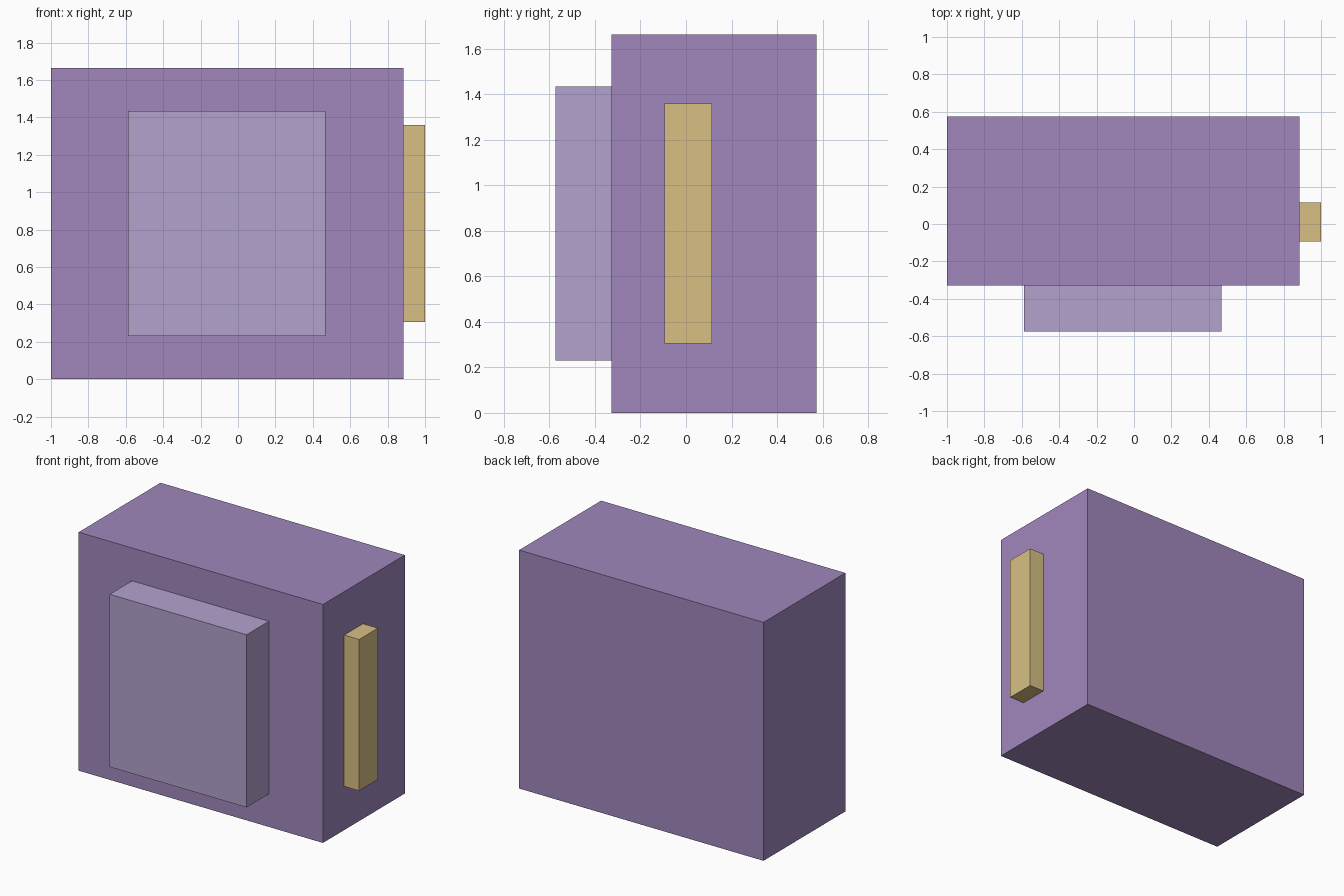
import bpy
from mathutils import Vector

if "Cube" in bpy.data.objects:
    bpy.data.objects.remove(bpy.data.objects["Cube"])


def material(name, rgb):
    mat = bpy.data.materials.new(name)
    mat.diffuse_color = (*rgb, 1.0)
    mat.use_nodes = True
    mat.node_tree.nodes["Principled BSDF"].inputs["Base Color"].default_value = mat.diffuse_color
    return mat


def box(name, low, high, mat):
    """Axis-aligned box between two opposite corners."""
    low, high = Vector(low), Vector(high)
    bpy.ops.mesh.primitive_cube_add(size=1, location=(low + high) / 2)
    obj = bpy.context.object
    obj.name = name
    obj.scale = high - low
    bpy.ops.object.transform_apply(location=False, rotation=False, scale=True)
    obj.data.materials.append(mat)
    return obj


purple = material("purple", (0.351, 0.243, 0.507))
lilac = material("lilac", (0.456, 0.361, 0.617))
gold = material("gold", (0.687, 0.527, 0.231))

EMBED = 0.01  # attached parts sink slightly into the body

# Main block
box("body", (-1.0, -0.328, 0.0), (0.885, 0.574, 1.663), purple)

# Raised panel on the front
box("front_panel", (-0.588, -0.574, 0.23), (0.468, -0.328 + EMBED, 1.434), lilac)

# Upright bar on the right side
box("side_bar", (0.885 - EMBED, -0.094, 0.305), (1.0, 0.114, 1.36), gold)
